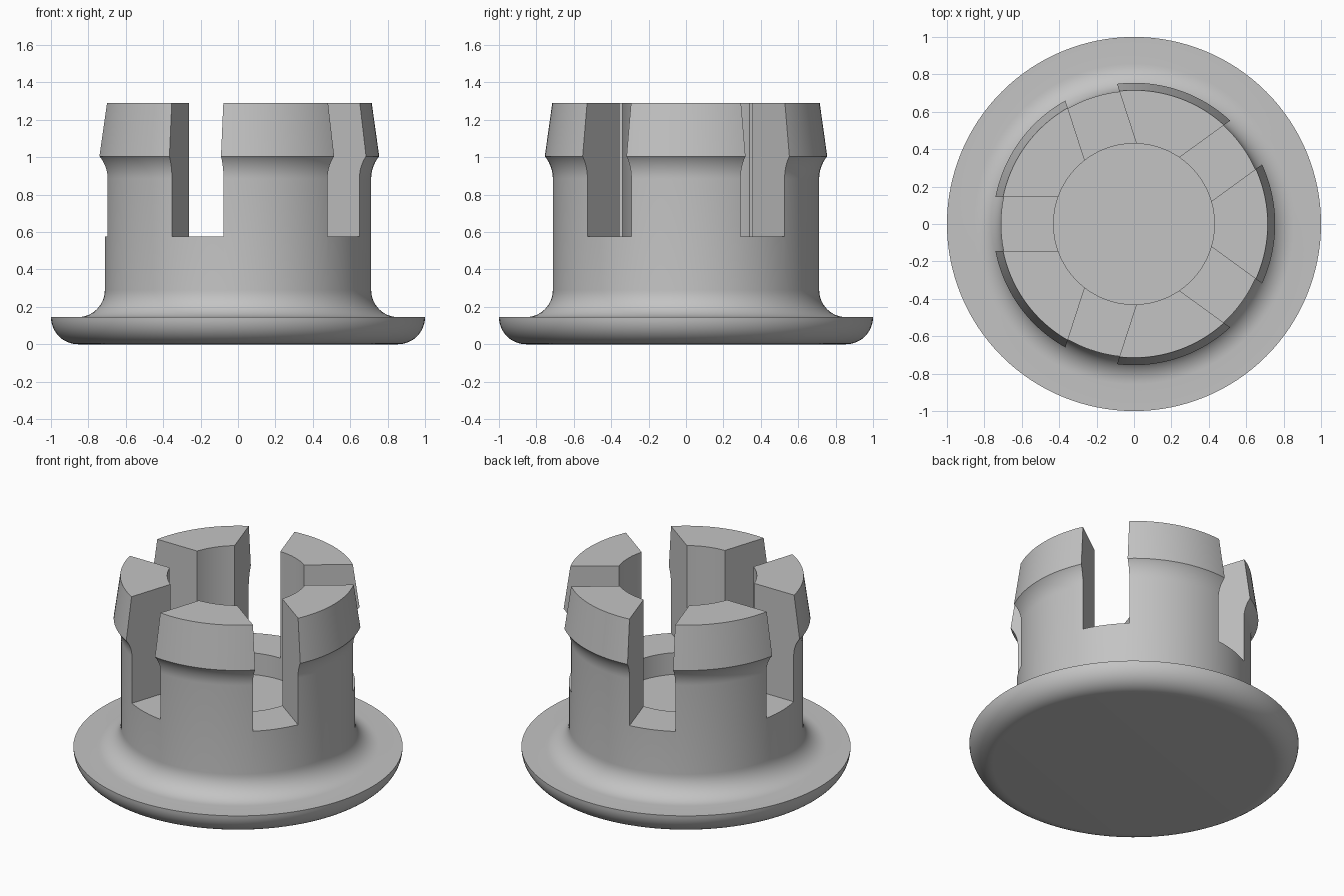
import bpy, bmesh
from math import sin, cos, pi, radians
from mathutils import Matrix, Vector

cube = bpy.data.objects.get("Cube")
if cube:
    bpy.data.objects.remove(cube, do_unlink=True)

mat = bpy.data.materials.new("plain grey")
mat.use_nodes = True
GREY = (0.55, 0.55, 0.55, 1)
mat.diffuse_color = GREY
mat.node_tree.nodes["Principled BSDF"].inputs["Base Color"].default_value = GREY


def make_object(name, bm):
    mesh = bpy.data.meshes.new(name)
    bm.to_mesh(mesh)
    bm.free()
    obj = bpy.data.objects.new(name, mesh)
    bpy.context.collection.objects.link(obj)
    return obj


def arc(cr, cz, radius, start, end, steps=12):
    """Points (r, z) along an arc, angles in degrees."""
    angles = [radians(start + (end - start) * i / steps) for i in range(steps + 1)]
    return [(cr + radius * cos(a), cz + radius * sin(a)) for a in angles]


def lathe(name, profile, segments=128):
    bm = bmesh.new()
    verts = [bm.verts.new((r, 0, z)) for r, z in profile]
    edges = [bm.edges.new(pair) for pair in zip(verts, verts[1:])]
    bmesh.ops.spin(bm, geom=verts + edges, cent=(0, 0, 0), axis=(0, 0, 1),
                   angle=2 * pi, steps=segments)
    bmesh.ops.remove_doubles(bm, verts=bm.verts, dist=1e-4)
    bmesh.ops.recalc_face_normals(bm, faces=bm.faces)
    return make_object(name, bm)


# Plug body: rounded flange, filleted barrel, snap lip, blind bore
body_r, bore_r, top, bore_floor = 0.712, 0.43, 1.29, 0.43
profile = [(0, 0)]
profile += arc(0.855, 0.145, 0.145, -90, 0)
profile += arc(body_r + 0.145, 0.29, 0.145, 270, 180)
profile += arc(body_r + 0.19, 0.885, 0.19, 180, 142, 8)
profile += [(0.755, 1.005), (0.715, top), (bore_r, top),
            (bore_r, bore_floor), (0, bore_floor)]
plug = lathe("snap_plug", profile)

# Five parallel-sided slots that split the barrel into prongs
bm = bmesh.new()
for i in range(5):
    place = (Matrix.Rotation(radians(36 + 72 * i), 4, 'Z')
             @ Matrix.Translation((0.65, 0, 1.075))
             @ Matrix.Diagonal(Vector((0.7, 0.29, 1.0, 1))))
    bmesh.ops.create_cube(bm, size=1, matrix=place)
cutter = make_object("slot_cutter", bm)
cutter.hide_render = True

cut = plug.modifiers.new("slots", 'BOOLEAN')
cut.operation = 'DIFFERENCE'
cut.solver = 'EXACT'
cut.object = cutter
bpy.ops.object.select_all(action='DESELECT')
plug.select_set(True)
bpy.context.view_layer.objects.active = plug
bpy.ops.object.modifier_apply(modifier=cut.name)
bpy.data.objects.remove(cutter, do_unlink=True)

plug.data.materials.clear()
plug.data.materials.append(mat)
for poly in plug.data.polygons:
    poly.material_index = 0
bpy.ops.object.shade_smooth_by_angle(angle=radians(30))
